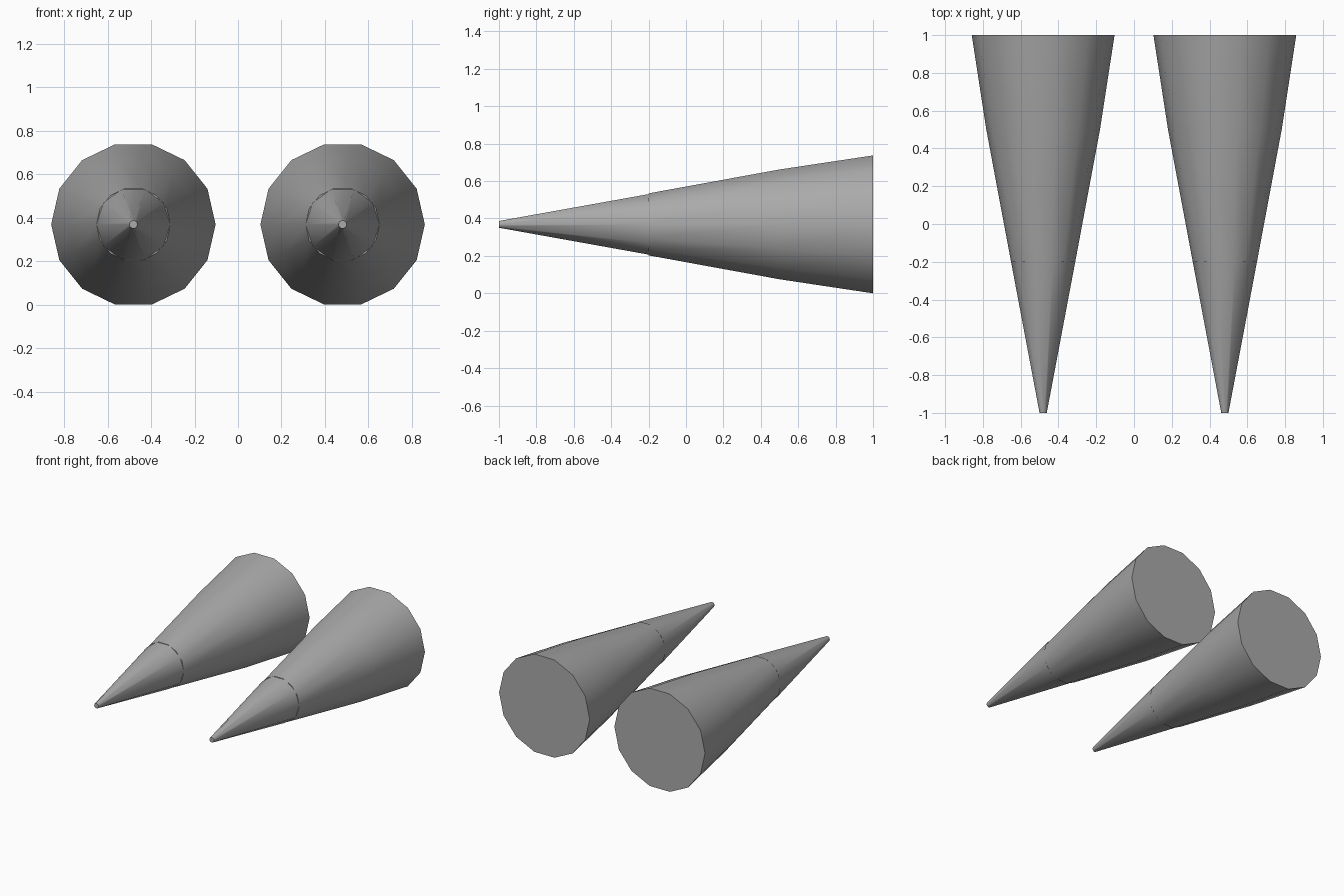
import bpy, bmesh, math

if "Cube" in bpy.data.objects:
    bpy.data.objects.remove(bpy.data.objects["Cube"])

CX, CZ = 0.481, 0.3685  # cone axis position

grey = bpy.data.materials.new("mid_grey")
grey.diffuse_color = (0.4, 0.4, 0.4, 1)
grey.use_nodes = True
grey.node_tree.nodes["Principled BSDF"].inputs["Base Color"].default_value = grey.diffuse_color


def lathe(name, profile, sides, cx):
    """Closed solid of revolution around a y-directed axis; profile = (y, radius)."""
    bm = bmesh.new()
    rings = []
    for y, r in profile:
        angles = [2 * math.pi * i / sides for i in range(sides)]
        rings.append([bm.verts.new((cx + r * math.cos(a), y, CZ + r * math.sin(a)))
                      for a in angles])
    for a, b in zip(rings, rings[1:]):
        for i in range(sides):
            j = (i + 1) % sides
            bm.faces.new((a[i], a[j], b[j], b[i]))
    bm.faces.new(rings[0])
    bm.faces.new(rings[-1])
    bmesh.ops.recalc_face_normals(bm, faces=bm.faces[:])
    mesh = bpy.data.meshes.new(name)
    bm.to_mesh(mesh)
    bm.free()
    mesh.materials.append(grey)
    obj = bpy.data.objects.new(name, mesh)
    bpy.context.collection.objects.link(obj)
    bpy.ops.object.select_all(action='DESELECT')
    obj.select_set(True)
    bpy.context.view_layer.objects.active = obj
    bpy.ops.object.shade_smooth_by_angle(angle=math.radians(40))


for side, s in (("left", -1), ("right", 1)):
    # wide rear body, slightly bent profile
    lathe(side + "_cone_body", [(-0.2, 0.17), (0.5, 0.301), (1.0, 0.378)], 14, s * CX)
    # narrow front tip with fewer sides
    lathe(side + "_cone_tip", [(-1.0, 0.019), (-0.2, 0.17)], 10, s * CX)
